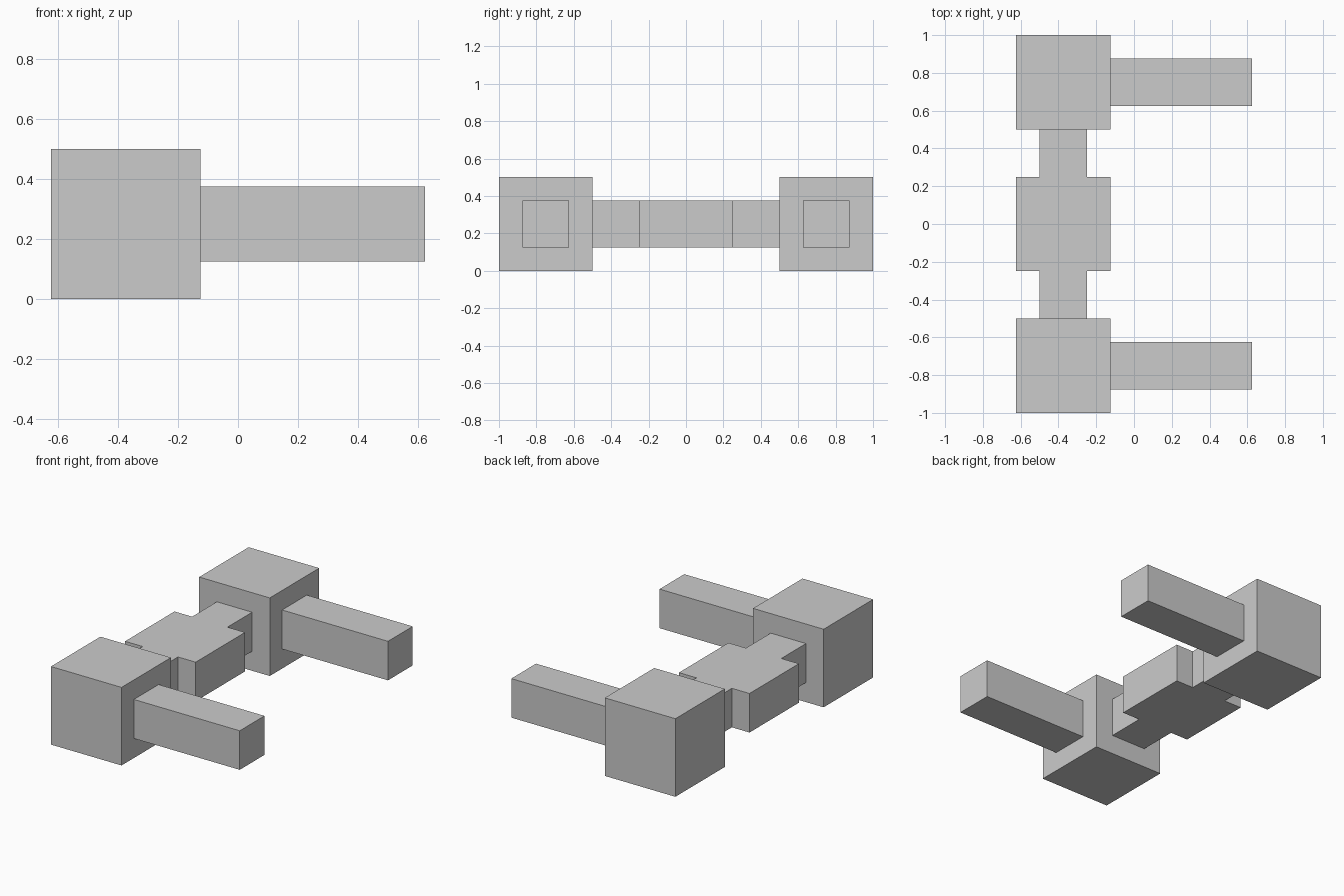
import bpy
import bmesh

if "Cube" in bpy.data.objects:
    bpy.data.objects.remove(bpy.data.objects["Cube"])


def add_object(name, bm):
    bmesh.ops.recalc_face_normals(bm, faces=bm.faces)
    mesh = bpy.data.meshes.new(name)
    bm.to_mesh(mesh)
    bm.free()
    obj = bpy.data.objects.new(name, mesh)
    bpy.context.collection.objects.link(obj)
    return obj


def box(name, center, size):
    bm = bmesh.new()
    bmesh.ops.create_cube(bm, size=1)
    bmesh.ops.scale(bm, vec=size, verts=bm.verts)
    bmesh.ops.translate(bm, vec=center, verts=bm.verts)
    return add_object(name, bm)


def prism(name, outline, z0, z1):
    bm = bmesh.new()
    face = bm.faces.new([bm.verts.new((x, y, z0)) for x, y in outline])
    ext = bmesh.ops.extrude_face_region(bm, geom=[face], use_keep_orig=True)
    top = [v for v in ext["geom"] if isinstance(v, bmesh.types.BMVert)]
    bmesh.ops.translate(bm, vec=(0, 0, z1 - z0), verts=top)
    return add_object(name, bm)


# End blocks with forward arms, one pair on each side
for side, label in ((-1, "front"), (1, "back")):
    box(f"{label}_block", (-0.375, side * 0.75, 0.25), (0.5, 0.5, 0.5))
    box(f"{label}_arm", (0.25, side * 0.75, 0.25), (0.75, 0.25, 0.25))

# Cross bar: wide middle with narrow necks reaching the end blocks
half = [(0.125, 0.5), (0.125, 0.25), (0.25, 0.25)]  # offset from bar axis, y
right = half + [(w, -y) for w, y in reversed(half)]
left = [(-w, y) for w, y in reversed(right)]
prism("cross_bar", [(w - 0.375, y) for w, y in right + left], 0.125, 0.375)
